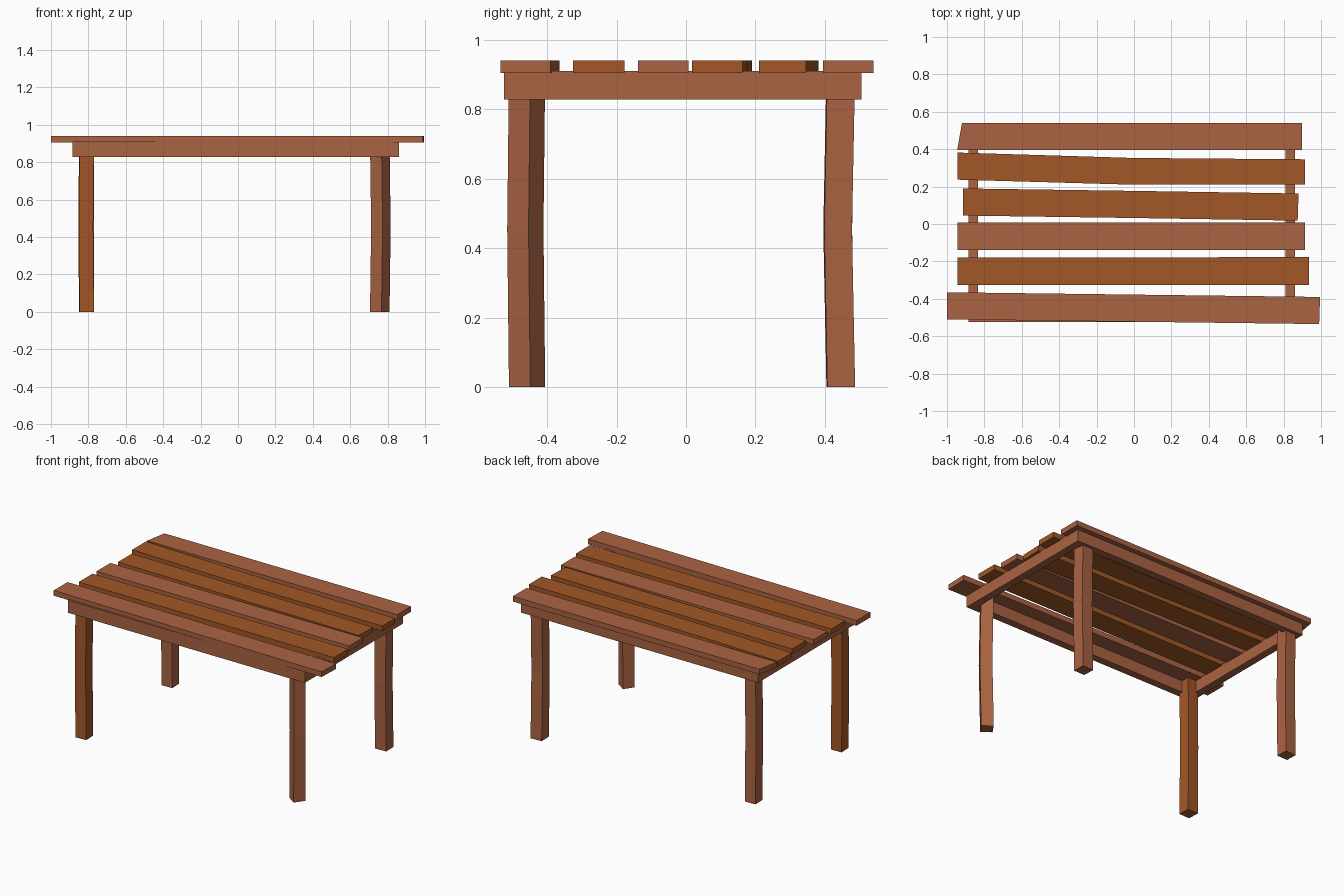
import bpy, bmesh, math

if "Cube" in bpy.data.objects:
    bpy.data.objects.remove(bpy.data.objects["Cube"])


def material(name, rgb):
    m = bpy.data.materials.new(name)
    m.diffuse_color = (*rgb, 1)
    m.use_nodes = True
    m.node_tree.nodes["Principled BSDF"].inputs["Base Color"].default_value = m.diffuse_color
    return m


RED = material("red_wood", (0.40, 0.125, 0.055))
ORANGE = material("orange_wood", (0.36, 0.095, 0.02))


def loft(name, rings, mat, closed=False):
    """Skin quads between four-point rings; cap the ends unless closed."""
    bm = bmesh.new()
    vs = [[bm.verts.new(p) for p in r] for r in rings]
    pairs = list(zip(vs, vs[1:])) + ([(vs[-1], vs[0])] if closed else [])
    for a, b in pairs:
        for i in range(4):
            j = (i + 1) % 4
            bm.faces.new((a[i], a[j], b[j], b[i]))
    if not closed:
        bm.faces.new(vs[0])
        bm.faces.new(vs[-1])
    bmesh.ops.recalc_face_normals(bm, faces=bm.faces)
    me = bpy.data.meshes.new(name)
    bm.to_mesh(me)
    bm.free()
    me.materials.append(mat)
    ob = bpy.data.objects.new(name, me)
    bpy.context.collection.objects.link(ob)


# Table top planks: stations of (x at near edge, x at far edge, near y, far y)
planks = [
    ("front_plank", RED, [(-1, -1, -0.51, -0.365), (0.99, 0.995, -0.535, -0.39)]),
    ("second_plank", ORANGE, [(-0.945, -0.945, -0.325, -0.18), (0.935, 0.935, -0.325, -0.177)]),
    ("third_plank", RED, [(-0.945, -0.945, -0.138, 0.007), (0.915, 0.915, -0.138, 0.007)]),
    ("fourth_plank", ORANGE, [(-0.915, -0.915, 0.045, 0.19), (0, 0, 0.032, 0.177), (0.875, 0.88, 0.018, 0.163)]),
    ("fifth_plank", ORANGE, [(-0.945, -0.945, 0.237, 0.382), (0, 0, 0.21, 0.353), (0.915, 0.915, 0.21, 0.346)]),
    ("back_plank", RED, [(-0.945, -0.92, 0.395, 0.54), (0.897, 0.897, 0.395, 0.54)]),
]
Z0, Z1 = 0.905, 0.94
for name, mat, stations in planks:
    loft(name, [[(xa, ya, Z0), (xb, yb, Z0), (xb, yb, Z1), (xa, ya, Z1)]
                for xa, xb, ya, yb in stations], mat)

# Frame under the planks, mitred at the corners
T, F0, F1 = 0.05, 0.828, 0.911
corners = [(-0.885, -0.525, 1, 1), (0.86, -0.525, -1, 1),
           (0.86, 0.506, -1, -1), (-0.885, 0.506, 1, -1)]
loft("frame", [[(x, y, F0), (x + sx * T, y + sy * T, F0),
                (x + sx * T, y + sy * T, F1), (x, y, F1)]
               for x, y, sx, sy in corners], RED, closed=True)

# Legs, slightly bowed halfway: centre, size, twist, bow
legs = [
    ("front_left_leg", ORANGE, -0.81, -0.46, 0.077, 2, -0.004, 0.0),
    ("front_right_leg", RED, 0.758, -0.458, 0.075, 55, 0.006, -0.005),
    ("back_right_leg", RED, 0.765, 0.446, 0.08, 2, 0.0, -0.009),
    ("back_left_leg", RED, -0.81, 0.446, 0.077, 2, 0.0, -0.007),
]
for name, mat, x, y, s, twist, bx, by in legs:
    r = s / math.sqrt(2)
    angles = [math.radians(twist + 45 + 90 * k) for k in range(4)]
    loft(name, [[(x + b * bx + r * math.cos(a), y + b * by + r * math.sin(a), z)
                 for a in angles]
                for z, b in ((0, 0), (0.455, 1), (0.908, 0))], mat)
